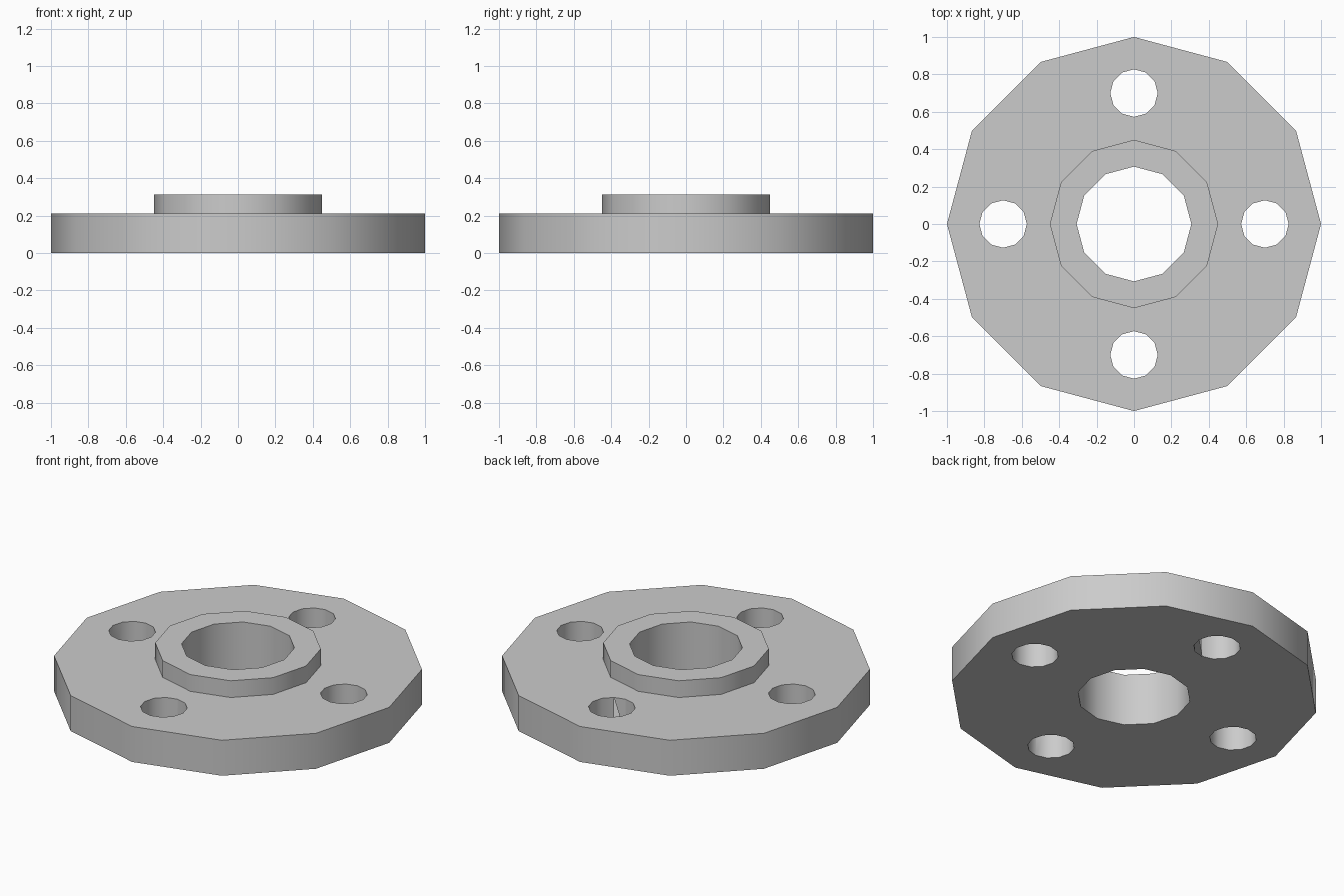
import bpy, bmesh, math

if "Cube" in bpy.data.objects:
    bpy.data.objects.remove(bpy.data.objects["Cube"])

SIDES = 12


def ring_body(name, profile):
    """Revolve a closed (radius, z) profile around the z axis."""
    bm = bmesh.new()
    rings = []
    for i in range(SIDES):
        a = math.tau * i / SIDES
        rings.append([bm.verts.new((r * math.cos(a), r * math.sin(a), z)) for r, z in profile])
    n = len(profile)
    for i in range(SIDES):
        a, b = rings[i], rings[(i + 1) % SIDES]
        for k in range(n):
            m = (k + 1) % n
            bm.faces.new((a[k], b[k], b[m], a[m]))
    bmesh.ops.recalc_face_normals(bm, faces=bm.faces)
    mesh = bpy.data.meshes.new(name)
    bm.to_mesh(mesh)
    bm.free()
    obj = bpy.data.objects.new(name, mesh)
    bpy.context.collection.objects.link(obj)
    return obj


# Plate with raised hub and centre bore
flange = ring_body("flange", [(0.307, 0), (1, 0), (1, 0.212), (0.45, 0.212), (0.45, 0.312), (0.307, 0.312)])

# Four bolt holes
for i in range(4):
    a = math.tau * i / 4
    bpy.ops.mesh.primitive_cylinder_add(vertices=SIDES, radius=0.127, depth=1,
                                        location=(0.7 * math.cos(a), 0.7 * math.sin(a), 0.1))
    cutter = bpy.context.object
    cutter.name = f"bolt_hole_cutter_{i + 1}"
    cutter.hide_render = True
    mod = flange.modifiers.new("bolt_hole", 'BOOLEAN')
    mod.operation = 'DIFFERENCE'
    mod.solver = 'EXACT'
    mod.object = cutter
    bpy.context.view_layer.objects.active = flange
    bpy.ops.object.modifier_apply(modifier=mod.name)
    bpy.data.objects.remove(cutter)

# Smooth walls, sharp rims
bpy.ops.object.select_all(action='DESELECT')
flange.select_set(True)
bpy.context.view_layer.objects.active = flange
bpy.ops.object.shade_smooth_by_angle(angle=math.radians(40))
